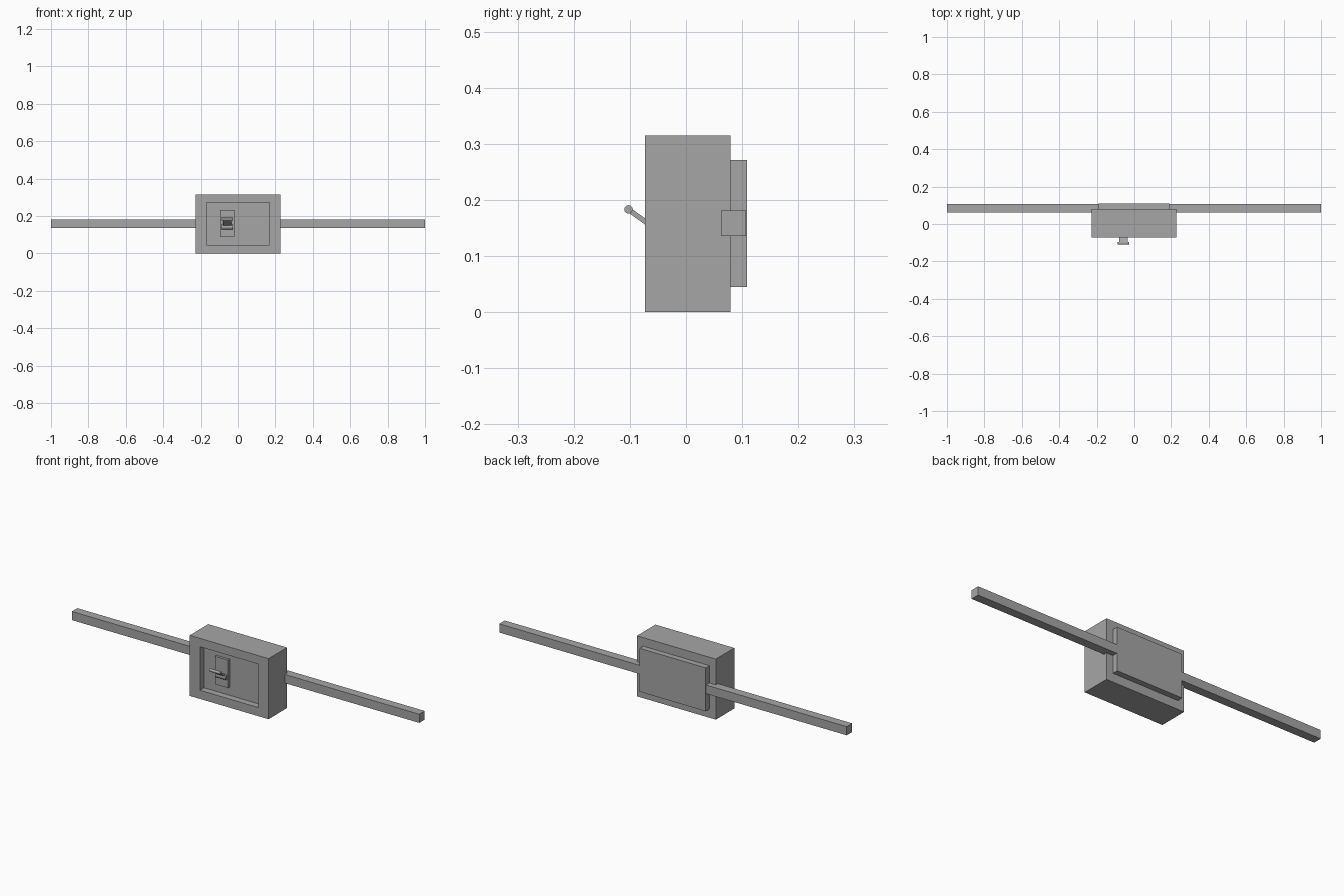
import bpy
import bmesh
import math
from mathutils import Matrix, Vector

if "Cube" in bpy.data.objects:
    bpy.data.objects.remove(bpy.data.objects["Cube"], do_unlink=True)

# Single grey finish
grey = bpy.data.materials.new("plain grey")
grey.use_nodes = True
grey.diffuse_color = (0.38, 0.38, 0.38, 1)
grey.node_tree.nodes["Principled BSDF"].inputs["Base Color"].default_value = (0.38, 0.38, 0.38, 1)


def finish(name, bm):
    bmesh.ops.recalc_face_normals(bm, faces=bm.faces)
    mesh = bpy.data.meshes.new(name)
    bm.to_mesh(mesh)
    bm.free()
    mesh.materials.append(grey)
    obj = bpy.data.objects.new(name, mesh)
    bpy.context.collection.objects.link(obj)
    return obj


def box_bm(lo, hi):
    bm = bmesh.new()
    lo, hi = Vector(lo), Vector(hi)
    bmesh.ops.create_cube(bm, size=1, matrix=Matrix.Translation((lo + hi) / 2)
                          @ Matrix.Diagonal((*(hi - lo), 1)))
    return bm


def box(name, lo, hi):
    return finish(name, box_bm(lo, hi))


def rod(name, x0, x1, y, z, radius, sides=24):
    # Cylinder lying along x
    bm = bmesh.new()
    bmesh.ops.create_cone(bm, cap_ends=True, segments=sides, radius1=radius, radius2=radius,
                          depth=x1 - x0, matrix=Matrix.Translation(((x0 + x1) / 2, y, z))
                          @ Matrix.Rotation(math.pi / 2, 4, "Y"))
    for face in bm.faces:
        face.smooth = len(face.verts) == 4
    for edge in bm.edges:
        edge.smooth = all(len(f.verts) == 4 for f in edge.link_faces)
    return finish(name, bm)


# Housing with a shallow rectangular recess in its front
RECESS_Y = -0.039
bm = box_bm((-0.227, -0.073, 0), (0.227, 0.079, 0.315))
front = min(bm.faces, key=lambda f: f.calc_center_median().y)
bmesh.ops.inset_region(bm, faces=[front], thickness=0.05)
for v in front.verts:
    v.co.x = math.copysign(0.168, v.co.x)
    v.co.z = 0.045 if v.co.z < 0.15 else 0.271
walls = bmesh.ops.extrude_discrete_faces(bm, faces=[front])
for v in walls["faces"][0].verts:
    v.co.y = RECESS_Y
finish("housing", bm)

# Raised back plate
box("back_plate", (-0.19, 0.078, 0.045), (0.19, 0.109, 0.271))

# Side bars, mirrored
for side, s in (("left", 1), ("right", -1)):
    x0, x1 = sorted((s * 0.185, s * 1.0))
    box(side + "_bar", (x0, 0.062, 0.136), (x1, 0.107, 0.181))

# Switch plate and pivot hub
box("switch_plate", (-0.097, -0.052, 0.088), (-0.020, RECESS_Y + 0.002, 0.233))
rod("switch_pivot", -0.088, -0.028, -0.050, 0.141, 0.014)

# Sloped lever arm with a round crossbar grip
base, tip = Vector((-0.058, -0.044, 0.141)), Vector((-0.058, -0.103, 0.183))
direction = tip - base
bm = bmesh.new()
bmesh.ops.create_cube(
    bm, size=1,
    matrix=Matrix.Translation((base + tip) / 2)
    @ Matrix.Rotation(math.atan2(-direction.z, -direction.y) + math.pi, 4, "X")
    @ Matrix.Diagonal((0.047, direction.length, 0.009, 1)))
finish("lever_arm", bm)
rod("lever_grip", -0.088, -0.028, -0.1025, 0.183, 0.0075)
